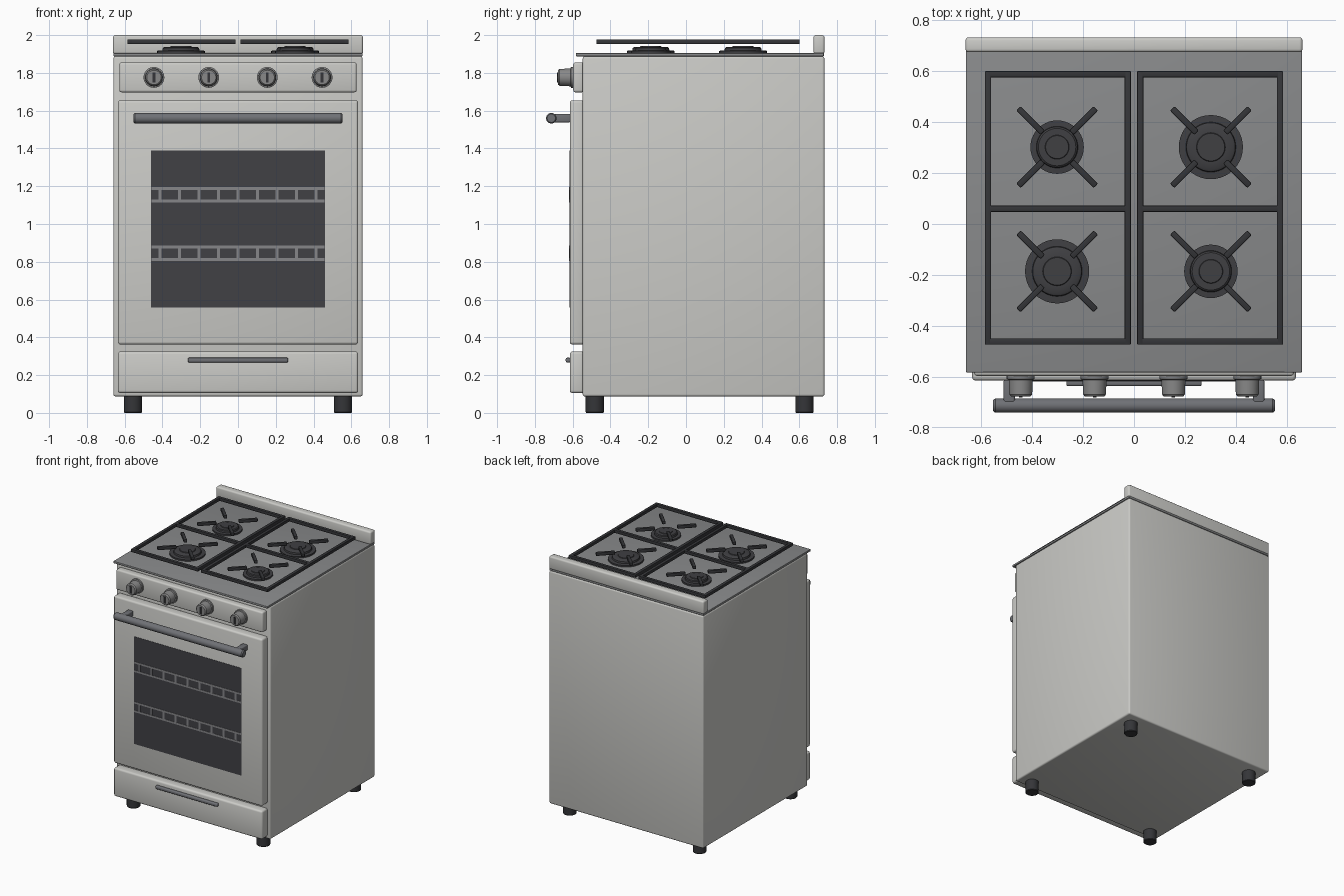
import bpy, bmesh, math
from mathutils import Matrix, Vector

if "Cube" in bpy.data.objects:
    bpy.data.objects.remove(bpy.data.objects["Cube"])


def material(name, r, g, b):
    m = bpy.data.materials.new(name)
    m.diffuse_color = (r, g, b, 1)
    m.use_nodes = True
    m.node_tree.nodes["Principled BSDF"].inputs["Base Color"].default_value = m.diffuse_color
    return m


ENAMEL = material("light enamel", 0.60, 0.60, 0.575)
COOKTOP = material("cooktop grey", 0.25, 0.255, 0.26)
STEEL = material("handle steel", 0.16, 0.165, 0.18)
KNOB = material("knob grey", 0.25, 0.25, 0.25)
GLASS = material("dark glass", 0.052, 0.052, 0.06)
RACK = material("rack grey", 0.24, 0.24, 0.25)
IRON = material("cast iron", 0.035, 0.036, 0.04)
BURNER = material("burner black", 0.05, 0.05, 0.055)


def finish(bm, name, mat):
    bmesh.ops.recalc_face_normals(bm, faces=bm.faces)
    me = bpy.data.meshes.new(name)
    bm.to_mesh(me)
    bm.free()
    ob = bpy.data.objects.new(name, me)
    bpy.context.collection.objects.link(ob)
    me.materials.append(mat)
    bpy.ops.object.select_all(action='DESELECT')
    ob.select_set(True)
    bpy.context.view_layer.objects.active = ob
    bpy.ops.object.shade_smooth_by_angle(angle=math.radians(35))
    return ob


def add_box(bm, x, y, z, turn=0.0, pivot=(0, 0)):
    """Box from (min, max) ranges, optionally turned about a vertical axis."""
    size = (x[1] - x[0], y[1] - y[0], z[1] - z[0])
    mid = Vector(((x[0] + x[1]) / 2, (y[0] + y[1]) / 2, (z[0] + z[1]) / 2))
    mat = (Matrix.Translation((pivot[0], pivot[1], 0)) @ Matrix.Rotation(turn, 4, 'Z')
           @ Matrix.Translation(mid) @ Matrix.Diagonal((*size, 1)))
    bmesh.ops.create_cube(bm, size=1, matrix=mat)


def bevel(bm, width, segments=3):
    if width:
        bmesh.ops.bevel(bm, geom=bm.edges[:], offset=width, segments=segments,
                        profile=0.5, affect='EDGES')


def box(name, mat, x, y, z, round_=0.0):
    bm = bmesh.new()
    add_box(bm, x, y, z)
    bevel(bm, round_)
    return finish(bm, name, mat)


def lathe(name, mat, profile, origin, axis='Z', sides=32):
    """Spin (radius, height) points; axis 'Y' points the height to the front (-y)."""
    bm = bmesh.new()
    rings = []
    for r, h in profile:
        rings.append([bm.verts.new((r * math.cos(2 * math.pi * i / sides),
                                    r * math.sin(2 * math.pi * i / sides), h))
                      for i in range(sides)])
    for a, b in zip(rings, rings[1:]):
        for i in range(sides):
            j = (i + 1) % sides
            bm.faces.new((a[i], a[j], b[j], b[i]))
    bm.faces.new(rings[0])
    bm.faces.new(rings[-1])
    rot = {'Z': Matrix.Identity(4), 'Y': Matrix.Rotation(math.pi / 2, 4, 'X'),
           'X': Matrix.Rotation(math.pi / 2, 4, 'Y')}[axis]
    bmesh.ops.transform(bm, matrix=Matrix.Translation(origin) @ rot, verts=bm.verts)
    return finish(bm, name, mat)


# Cabinet, cooktop sheet and rear upstand
box("cabinet", ENAMEL, (-0.66, 0.66), (-0.547, 0.733), (0.087, 1.888), 0.012)
box("cooktop", COOKTOP, (-0.66, 0.66), (-0.583, 0.73), (1.888, 1.905), 0.004)
box("rear_upstand", ENAMEL, (-0.662, 0.662), (0.675, 0.733), (1.9, 2.0), 0.012)

# Control panel, oven door and drawer
box("control_panel", ENAMEL, (-0.628, 0.628), (-0.597, -0.54), (1.697, 1.855), 0.012)
box("oven_door", ENAMEL, (-0.636, 0.636), (-0.615, -0.54), (0.362, 1.655), 0.014)
box("drawer", ENAMEL, (-0.636, 0.636), (-0.615, -0.54), (0.105, 0.325), 0.014)

# Oven window with two racks seen in it
box("oven_window", GLASS, (-0.46, 0.46), (-0.617, -0.61), (0.557, 1.388))
for n, z in enumerate((0.845, 1.155)):
    bm = bmesh.new()
    for s in (-1, 1):
        zc = z + s * 0.033
        add_box(bm, (-0.458, 0.458), (-0.619, -0.614), (zc - 0.007, zc + 0.007))
    for i in range(9):
        x = (i - 4) * 0.103
        add_box(bm, (x - 0.008, x + 0.008), (-0.6188, -0.614), (z - 0.03, z + 0.03))
    finish(bm, f"oven_rack_{n + 1}", RACK)

# Door handle on two posts, and the drawer pull
lathe("door_handle", STEEL, [(0.022, -0.553), (0.028, -0.545), (0.028, 0.545), (0.022, 0.553)],
      (0, -0.713, 1.56), 'X', 24)
for side, x in (("left", -0.49), ("right", 0.49)):
    box(f"handle_post_{side}", STEEL, (x - 0.022, x + 0.022), (-0.712, -0.61), (1.538, 1.583), 0.008)
box("drawer_pull", STEEL, (-0.266, 0.266), (-0.637, -0.61), (0.267, 0.292), 0.008)

# Control knobs with dark pointer slots
for n, x in enumerate((-0.445, -0.155, 0.155, 0.445)):
    lathe(f"knob_{n + 1}", KNOB, [(0.055, 0), (0.055, 0.014), (0.047, 0.017), (0.045, 0.074),
                                  (0.038, 0.083)], (x, -0.595, 1.776), 'Y')
    box(f"knob_pointer_{n + 1}", IRON, (x - 0.007, x + 0.007), (-0.682, -0.674), (1.749, 1.803))

# Burners with stepped caps, and four fingers above each
for bx, by, r in ((-0.302, 0.302, 0.105), (0.302, 0.302, 0.126),
                  (-0.302, -0.186, 0.126), (0.302, -0.186, 0.105)):
    place = ("back" if by > 0 else "front") + ("_left" if bx < 0 else "_right")
    lathe(f"burner_{place}", BURNER,
          [(r, 0), (r, 0.013), (r * 0.78, 0.015), (r * 0.76, 0.028), (r * 0.70, 0.033),
           (r * 0.45, 0.034), (r * 0.43, 0.038)], (bx, by, 1.904), sides=40)
    bm = bmesh.new()
    for k in range(4):
        add_box(bm, (0.08, 0.215), (-0.012, 0.012), (1.953, 1.978),
                math.pi / 4 + k * math.pi / 2, (bx, by))
    bevel(bm, 0.005, 2)
    finish(bm, f"grate_fingers_{place}", IRON)

# Two grate frames, each with a cross bar
for side, x0, x1 in (("left", -0.586, -0.012), ("right", 0.012, 0.586)):
    bm = bmesh.new()
    w, y0, y1, z = 0.025, -0.474, 0.601, (1.953, 1.977)
    for x in (x0, x1 - w):
        add_box(bm, (x, x + w), (y0, y1), z)
    for y in (y0, 0.047, y1 - w):
        add_box(bm, (x0 + 0.003, x1 - 0.003), (y, y + w), z)
    bevel(bm, 0.004, 2)
    finish(bm, f"grate_{side}", IRON)

# Feet
for fx in (-0.556, 0.556):
    for fy in (-0.483, 0.627):
        name = ("front" if fy < 0 else "back") + ("_left" if fx < 0 else "_right")
        lathe(f"foot_{name}", IRON, [(0.045, 0), (0.048, 0.004), (0.048, 0.095)], (fx, fy, 0), sides=24)
